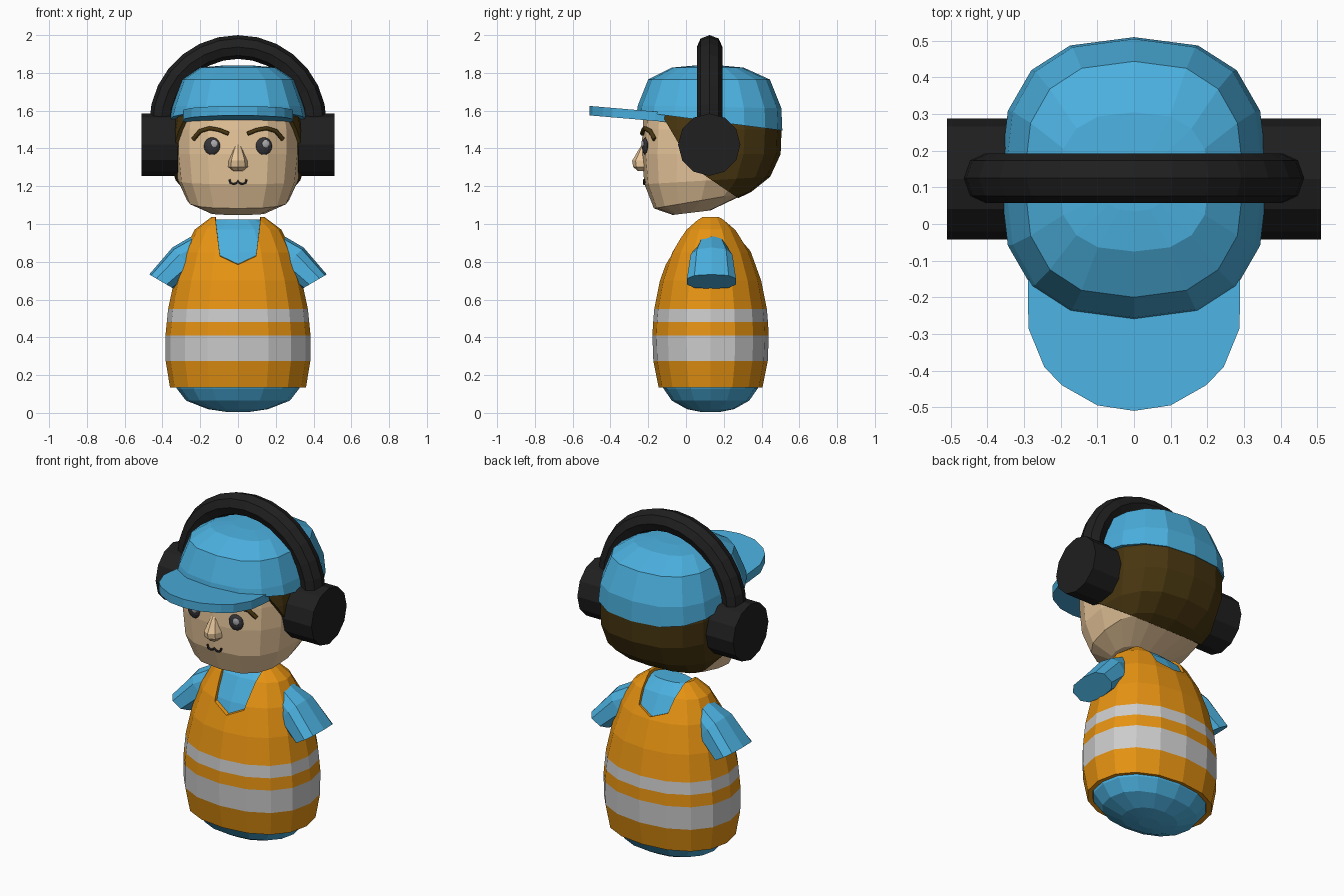
import bpy, bmesh, math
from mathutils import Vector

if "Cube" in bpy.data.objects:
    bpy.data.objects.remove(bpy.data.objects["Cube"])

CY = 0.13  # depth of the figure's centre line


def material(name, rgb):
    m = bpy.data.materials.new(name)
    m.diffuse_color = (*rgb, 1)
    m.use_nodes = True
    m.node_tree.nodes["Principled BSDF"].inputs["Base Color"].default_value = m.diffuse_color
    return m


BLUE = material("blue_cloth", (0.07, 0.43, 0.73))
ORANGE = material("orange_vest", (0.79, 0.29, 0.006))
STRIPE = material("reflective_grey", (0.53, 0.53, 0.53))
SKIN = material("skin", (0.81, 0.57, 0.33))
HAIR = material("brown_hair", (0.064, 0.036, 0.005))
BLACK = material("black_plastic", (0.014, 0.014, 0.014))
EYE = material("eye_dark", (0.035, 0.035, 0.04))
GLINT = material("eye_glint", (0.4, 0.4, 0.42))


def ring(c, u, v, n=16, k=1.0):
    """Superellipse ring about c with half axes u and v."""
    c, u, v = Vector(c), Vector(u), Vector(v)
    p = lambda a: math.copysign(abs(a) ** k, a) if abs(a) > 1e-6 else 0.0
    return [c + u * p(math.cos(2 * math.pi * i / n)) + v * p(math.sin(2 * math.pi * i / n))
            for i in range(n)]


def level(z, rx, ry, cy=CY, slope=0.0, n=16, k=0.8):
    """Horizontal ring, optionally tilted along y."""
    return ring((0, cy, z), (0, -ry, -ry * slope), (rx, 0, 0), n, k)


def loft(name, rings, mats, bottom=True, top=True, stripes=()):
    bm = bmesh.new()
    vs = [[bm.verts.new(p) for p in r] for r in rings]
    n = len(vs[0])
    for j in range(len(vs) - 1):
        for i in range(n):
            f = bm.faces.new((vs[j][i], vs[j][(i + 1) % n], vs[j + 1][(i + 1) % n], vs[j + 1][i]))
            f.material_index = 1 if j in stripes else 0
    if bottom:
        bm.faces.new(vs[0])
    if top:
        bm.faces.new(vs[-1])
    bmesh.ops.recalc_face_normals(bm, faces=bm.faces)
    me = bpy.data.meshes.new(name)
    bm.to_mesh(me)
    bm.free()
    for m in mats:
        me.materials.append(m)
    ob = bpy.data.objects.new(name, me)
    bpy.context.collection.objects.link(ob)
    return ob


def tube(name, pts, radius, mat, res=1):
    cu = bpy.data.curves.new(name, "CURVE")
    cu.dimensions = "3D"
    cu.bevel_depth, cu.bevel_resolution, cu.use_fill_caps = radius, res, True
    s = cu.splines.new("POLY")
    s.points.add(len(pts) - 1)
    for q, p in zip(s.points, pts):
        q.co = (*p, 1)
    cu.materials.append(mat)
    ob = bpy.data.objects.new(name, cu)
    bpy.context.collection.objects.link(ob)
    return ob


def ball(name, loc, scale, mat, turn=0.0):
    bpy.ops.mesh.primitive_uv_sphere_add(segments=12, ring_count=8, radius=1, location=loc,
                                         rotation=(0, 0, turn))
    ob = bpy.context.object
    ob.name, ob.scale = name, scale
    ob.data.materials.append(mat)


# shirt body
loft("shirt", [level(z, rx, ry, k=0.9) for z, rx, ry in [
    (0.005, 0.06, 0.05), (0.02, 0.16, 0.125), (0.065, 0.275, 0.205), (0.13, 0.325, 0.25),
    (0.3, 0.345, 0.275), (0.55, 0.335, 0.265), (0.7, 0.315, 0.248), (0.85, 0.268, 0.195),
    (0.97, 0.21, 0.125), (1.025, 0.115, 0.062)]], [BLUE])

# safety vest: a shell with grey stripes and a neck notch
vest = loft("safety_vest", [level(z, rx, ry, k=0.9) for z, rx, ry in [
    (0.135, 0.36, 0.275), (0.275, 0.383, 0.303), (0.41, 0.384, 0.308), (0.48, 0.377, 0.304),
    (0.55, 0.37, 0.298), (0.7, 0.338, 0.268), (0.85, 0.29, 0.214), (0.97, 0.23, 0.143),
    (1.037, 0.14, 0.078)]], [ORANGE, STRIPE], bottom=False, stripes=(1, 3))
shell = vest.modifiers.new("shell", "SOLIDIFY")
shell.thickness, shell.offset = 0.03, -1

notch = [(-0.125, 1.2), (0.125, 1.2), (0.123, 1.03), (0.095, 0.83), (0, 0.79), (-0.095, 0.83),
         (-0.123, 1.03)]
cutter = loft("neck_cutter", [[(x, -0.3, z - 0.04) for x, z in notch],
                              [(x, 0.6, z + 0.12) for x, z in notch]], [ORANGE])
cutter.hide_render = True
cutter.hide_viewport = True
cut = vest.modifiers.new("neck", "BOOLEAN")
cut.operation, cut.object = "DIFFERENCE", cutter

# sleeves
for side, s in (("left", -1), ("right", 1)):
    loft(side + "_sleeve", [ring((s * x, CY + 0.005, z), (s * dx, 0, dz), (0, ry, 0), 10, 0.75)
                            for x, z, dx, dz, ry in [(0.17, 0.86, 0.05, 0.09, 0.07),
                                                     (0.285, 0.81, 0.062, 0.066, 0.115),
                                                     (0.405, 0.695, 0.065, 0.038, 0.135)]], [BLUE])

# head, and hair as a slightly larger copy cut by two planes
HEAD = [(1.06, 0.15, 0.1, 0.03, 0.12), (1.125, 0.27, 0.25, 0.08, 0.17), (1.23, 0.318, 0.325, 0.105, 0.06),
        (1.37, 0.334, 0.36, 0.125, 0), (1.5, 0.334, 0.36, 0.13, 0), (1.6, 0.315, 0.345, 0.125, -0.1)]
loft("head", [level(*h, k=0.77) for h in HEAD], [SKIN])
hair = loft("hair", [level(z, rx + 0.016, ry + 0.016, cy, sl, k=0.77) for z, rx, ry, cy, sl in HEAD], [HAIR])
bm = bmesh.new()
bm.from_mesh(hair.data)
for co, no in (((0, 0, 1.36), (0, 1.7, 1)), ((0, 0.11, 1.25), (0, 0.68, 1))):
    res = bmesh.ops.bisect_plane(bm, geom=bm.verts[:] + bm.edges[:] + bm.faces[:], plane_co=co,
                                 plane_no=no, clear_inner=True)
    bmesh.ops.holes_fill(bm, edges=[e for e in res["geom_cut"] if isinstance(e, bmesh.types.BMEdge)])
bm.to_mesh(hair.data)
bm.free()

# cap crown and brim
loft("cap_crown", [level(*r, k=0.77) for r in [
    (1.545, 0.366, 0.385, 0.125, -0.13), (1.62, 0.352, 0.38, 0.125, -0.02),
    (1.765, 0.3, 0.322, 0.122, 0), (1.828, 0.205, 0.19, 0.115, 0), (1.838, 0.09, 0.08, 0.115, 0)]], [BLUE])
half = [(0.28, -0.08), (0.29, -0.165), (0.288, -0.285), (0.245, -0.39), (0.197, -0.44), (0.1, -0.495)]
brim = half + [(0, -0.51)] + [(-x, y) for x, y in reversed(half)]
loft("cap_brim", [[(x, y, z - 0.085 * (y + 0.1)) for x, y in brim] for z in (1.54, 1.59)], [BLUE])

# nose
loft("nose", [level(z, rx, ry, cy, n=8, k=1) for z, rx, ry, cy in [
    (1.28, 0.025, 0.03, -0.225), (1.303, 0.052, 0.058, -0.222), (1.335, 0.05, 0.062, -0.223),
    (1.39, 0.03, 0.035, -0.218), (1.422, 0.012, 0.015, -0.218)]], [SKIN])

# eyes and brows
for side, s in (("left", -1), ("right", 1)):
    ball(side + "_eye", (s * 0.137, -0.213, 1.412), (0.044, 0.02, 0.047), EYE, s * 0.15)
    ball(side + "_eye_glint", (s * 0.137 + 0.01, -0.229, 1.424), (0.02, 0.007, 0.021), GLINT, s * 0.15)
    tube(side + "_brow", [(s * x, y, z) for x, y, z in [
        (0.05, -0.232, 1.478), (0.1, -0.226, 1.498), (0.15, -0.216, 1.507),
        (0.2, -0.19, 1.492), (0.237, -0.166, 1.448)]], 0.012, HAIR)

# mouth
tube("mouth", [(x, -0.221, z) for x, z in [
    (-0.046, 1.236), (-0.04, 1.219), (-0.025, 1.211), (-0.009, 1.216), (0, 1.228),
    (0.009, 1.216), (0.025, 1.211), (0.04, 1.219), (0.046, 1.236)]], 0.006, BLACK)

# headphones: band swept over the cap and two ear cups
band = []
for i in range(15):
    a = math.pi * i / 14
    d = Vector((math.cos(a), 0, math.sin(a)))
    band.append(ring(Vector((0, 0.125, 1.53)) + d * 0.407, d * 0.063, (0, 0.068, 0), 8))
loft("headphone_band", band, [BLACK])
for side, s in (("left", -1), ("right", 1)):
    loft(side + "_ear_cup", [ring((s * x, 0.123, 1.42), (0, 0, 0.165), (0, 0.165, 0), 12)
                             for x in (0.32, 0.51)], [BLACK])
